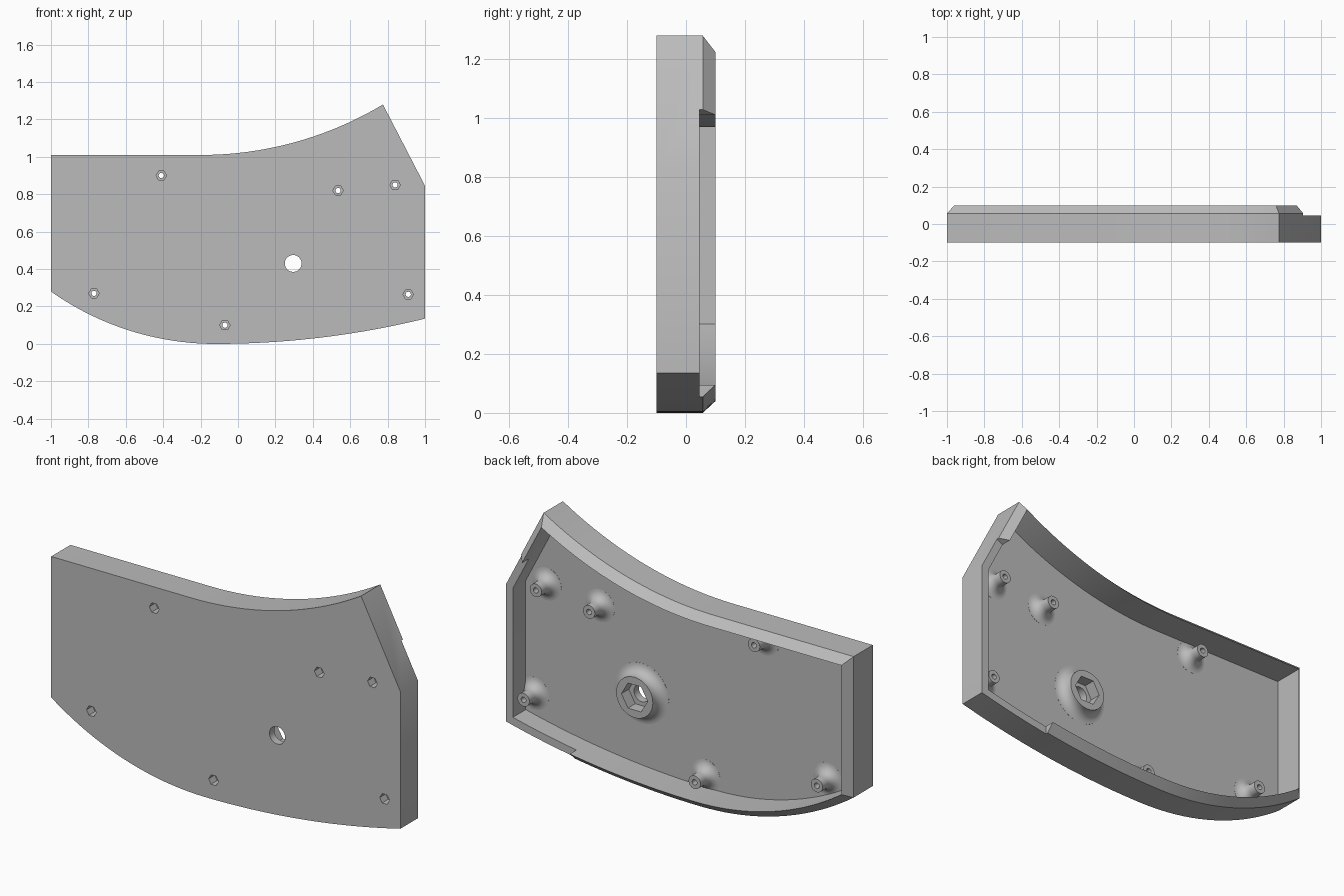
import bpy, bmesh, math
from mathutils import Vector

if bpy.data.objects.get("Cube"):
    bpy.data.objects.remove(bpy.data.objects["Cube"])

FRONT, FLOOR, BACK, WALL = -0.1, -0.06, 0.1, 0.04

grey = bpy.data.materials.new("mid grey plastic")
grey.use_nodes = True
colour = (0.5, 0.5, 0.5, 1)
grey.diffuse_color = colour
grey.node_tree.nodes["Principled BSDF"].inputs["Base Color"].default_value = colour


def loft(name, rings):
    """Closed solid through a list of equal rings, capped at both ends."""
    bm = bmesh.new()
    loops = [[bm.verts.new(p) for p in ring] for ring in rings]
    n = len(loops[0])
    for a, b in zip(loops, loops[1:]):
        for i in range(n):
            j = (i + 1) % n
            bm.faces.new((a[i], a[j], b[j], b[i]))
    bm.faces.new(loops[0])
    bm.faces.new(loops[-1])
    bmesh.ops.recalc_face_normals(bm, faces=bm.faces)
    mesh = bpy.data.meshes.new(name)
    bm.to_mesh(mesh)
    bm.free()
    mesh.materials.append(grey)
    obj = bpy.data.objects.new(name, mesh)
    bpy.context.collection.objects.link(obj)
    return obj


def at_depth(points, y):
    return [(x, y, z) for x, z in points]


def turned(name, x, z, profile, sides):
    """Solid of revolution about the depth axis; profile is (radius, y)."""
    turn = [2 * math.pi * i / sides for i in range(sides)]
    return loft(name, [[(x + r * math.cos(a), y, z + r * math.sin(a)) for a in turn]
                       for r, y in profile])


def combine(target, tool, operation):
    tool.hide_render = True
    mod = target.modifiers.new(operation.lower(), "BOOLEAN")
    mod.operation, mod.solver, mod.object = operation, "EXACT", tool
    bpy.context.view_layer.objects.active = target
    bpy.ops.object.modifier_apply(modifier=mod.name)
    bpy.data.objects.remove(tool)


def arc(start, end, steps=20):
    """Circular arc leaving start level and reaching end."""
    dx, dz = end[0] - start[0], end[1] - start[1]
    radius = (dx * dx + dz * dz) / (2 * dz)
    sweep = math.asin(dx / radius)
    return [(start[0] + radius * math.sin(sweep * i / steps),
             start[1] + radius * (1 - math.cos(sweep * i / steps)))
            for i in range(steps + 1)]


def inset(points, d):
    """Mitred inward offset of an anticlockwise outline."""
    pts = [Vector(p) for p in points]
    result = []
    for i, p in enumerate(pts):
        e1 = (p - pts[i - 1]).normalized()
        e2 = (pts[(i + 1) % len(pts)] - p).normalized()
        n1, n2 = Vector((-e1.y, e1.x)), Vector((-e2.y, e2.x))
        result.append(tuple(p + (n1 + n2) * d / (1 + n1.dot(n2))))
    return result


# Curved outline, anticlockwise as seen from the front
low = (-0.12, 0)
outline = (arc(low, (-1, 0.28))[:0:-1] + arc(low, (1, 0.135)) + [(1, 0.845)]
           + arc((-0.2, 1.01), (0.775, 1.28))[::-1] + [(-1, 1.01)])
inner = inset(outline, WALL)

# Open tray with a bevelled rim
shell = loft("cover_shell", [at_depth(outline, FRONT), at_depth(outline, BACK - 0.043),
                             at_depth(inner, BACK), at_depth(inner, FLOOR)])

# Lowered rim along the left side
notch = [(1.1, 1.13), (0.816, 0.984), (0.6, 0.3), (0.59, -0.2), (1.2, -0.2)]
combine(shell, loft("rim_cutter", [at_depth(notch, 0.045), at_depth(notch, 0.2)]), "DIFFERENCE")


# Bosses with a rounded foot
def boss(x, z, radius, top, fillet):
    profile = [(radius + fillet, FLOOR - 0.015)]
    for i in range(9):
        a = math.pi / 2 * i / 8
        profile.append((radius + fillet * (1 - math.sin(a)),
                        FLOOR + 0.0005 + fillet * (1 - math.cos(a))))
    profile.append((radius, top))
    combine(shell, turned("boss", x, z, profile, 40), "UNION")


def drill(x, z, radius, y0, y1, sides):
    combine(shell, turned("drill", x, z, [(radius, y0), (radius, y1)], sides), "DIFFERENCE")


screws = [(-0.41, 0.90), (0.535, 0.82), (0.84, 0.85),
          (0.91, 0.265), (-0.07, 0.10), (-0.77, 0.27)]
for x, z in screws:
    boss(x, z, 0.034, 0.03, 0.05)
    drill(x, z, 0.028, -0.2, -0.05, 6)
    drill(x, z, 0.014, -0.2, 0.2, 20)

# Large boss with a hexagonal pocket and a round through hole
hub = (0.295, 0.43)
boss(*hub, 0.105, 0.0, 0.05)
drill(*hub, 0.075, -0.06, 0.2, 6)
drill(*hub, 0.045, -0.2, 0.2, 32)

bpy.ops.object.select_all(action="DESELECT")
shell.select_set(True)
bpy.context.view_layer.objects.active = shell
bpy.ops.object.shade_smooth_by_angle(angle=math.radians(30))
